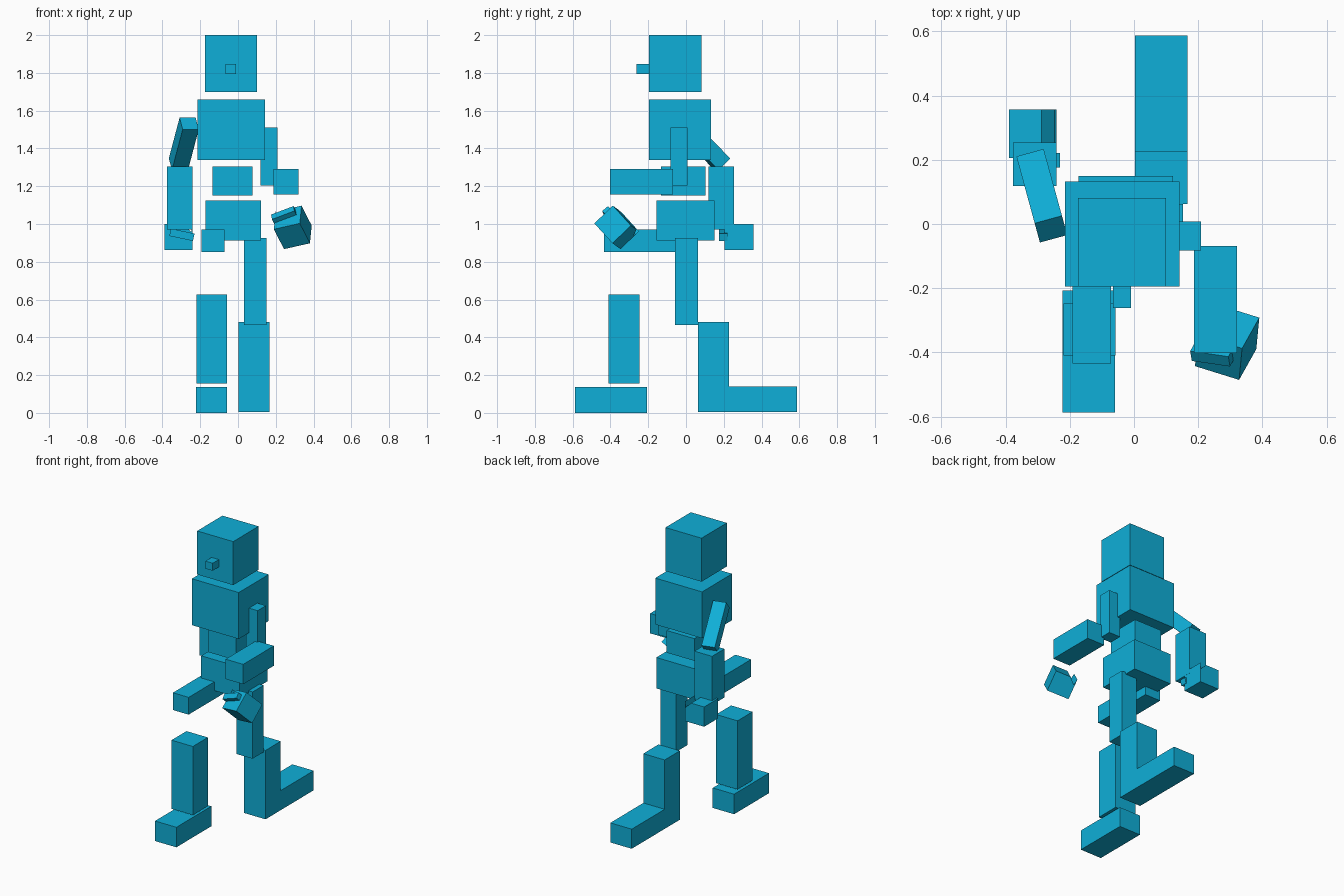
import bpy, bmesh, math
from mathutils import Matrix, Vector

if "Cube" in bpy.data.objects:
    bpy.data.objects.remove(bpy.data.objects["Cube"])

blue = bpy.data.materials.new("bright_blue")
blue.diffuse_color = (0.0048, 0.43, 0.69, 1)
blue.use_nodes = True
blue.node_tree.nodes["Principled BSDF"].inputs["Base Color"].default_value = blue.diffuse_color


def finish(name, bm, matrix=Matrix.Identity(4)):
    bm.transform(matrix)
    bmesh.ops.recalc_face_normals(bm, faces=bm.faces)
    mesh = bpy.data.meshes.new(name)
    bm.to_mesh(mesh)
    bm.free()
    mesh.materials.append(blue)
    bpy.context.collection.objects.link(bpy.data.objects.new(name, mesh))


def block(name, size, matrix):
    bm = bmesh.new()
    bmesh.ops.create_cube(bm, size=1, matrix=Matrix.Diagonal((*size, 1)))
    finish(name, bm, matrix)


def span(name, x, y, z):
    """Axis-aligned block from its ranges."""
    lo, hi = Vector((x[0], y[0], z[0])), Vector((x[1], y[1], z[1]))
    block(name, hi - lo, Matrix.Translation((lo + hi) / 2))


def hand(name, matrix, side):
    """Block with a notch on the thumb side, plus a tilted thumb in front."""
    w, d, h = 0.0735, 0.076, 0.068
    outline = [(-w, -h), (w, -h), (w, h), (w - 0.006, h - 0.04),
               (w - 0.047, h), (-w, h)]
    bm = bmesh.new()
    face = bm.faces.new([bm.verts.new((side * x, -d, z)) for x, z in outline])
    ext = bmesh.ops.extrude_face_region(bm, geom=[face])["geom"]
    bmesh.ops.translate(bm, vec=(0, 2 * d, 0),
                        verts=[v for v in ext if isinstance(v, bmesh.types.BMVert)])
    finish(name, bm, matrix)
    tilt = Matrix.Rotation(side * math.radians(12), 4, 'Y')
    thumb = Matrix.Translation((side * 0.018, -0.083, 0.012)) @ tilt
    block(name + "_thumb", (0.128, 0.045, 0.04), matrix @ thumb)


# Head and torso
span("head", (-0.175, 0.10), (-0.195, 0.081), (1.70, 2.0))
span("nose", (-0.065, -0.01), (-0.262, -0.19), (1.795, 1.847))
span("chest", (-0.215, 0.142), (-0.195, 0.132), (1.34, 1.66))
span("waist", (-0.135, 0.077), (-0.133, 0.102), (1.152, 1.305))
span("pelvis", (-0.172, 0.121), (-0.155, 0.15), (0.912, 1.125))

# Raised right leg
span("right_thigh", (-0.192, -0.072), (-0.435, 0.025), (0.853, 0.972))
span("right_shin", (-0.22, -0.057), (-0.41, -0.247), (0.155, 0.628))
span("right_foot", (-0.222, -0.059), (-0.587, -0.207), (0.0, 0.138))

# Kneeling left leg, foot stretched back
span("left_thigh", (0.031, 0.152), (-0.058, 0.063), (0.465, 0.925))
span("left_shin", (0.003, 0.166), (0.063, 0.228), (0.005, 0.48))
span("left_foot", (0.003, 0.166), (0.205, 0.587), (0.005, 0.14))

# Left arm, forearm pointing forward
span("left_upper_arm", (0.12, 0.208), (-0.083, 0.008), (1.205, 1.51))
span("left_forearm", (0.187, 0.321), (-0.402, -0.068), (1.155, 1.292))
a = Vector((0.93, -0.29, 0.21)).normalized()
b = Vector((0.32, 0.64, -0.70))
b = (b - a * b.dot(a)).normalized()
turned = Matrix((a, b, a.cross(b))).transposed().to_4x4()
hand("left_hand", Matrix.Translation((0.29, -0.367, 0.982)) @ turned, -1)

# Right arm, swung back
swing = Matrix.Rotation(math.radians(15.3), 4, 'Z') @ Matrix.Rotation(math.radians(45), 4, 'X')
block("right_upper_arm", (0.088, 0.088, 0.305),
      Matrix.Translation((-0.287, 0.088, 1.424)) @ swing)
span("right_forearm", (-0.376, -0.241), (0.118, 0.253), (0.97, 1.305))
hand("right_hand", Matrix.Translation((-0.315, 0.281, 0.931)), 1)
